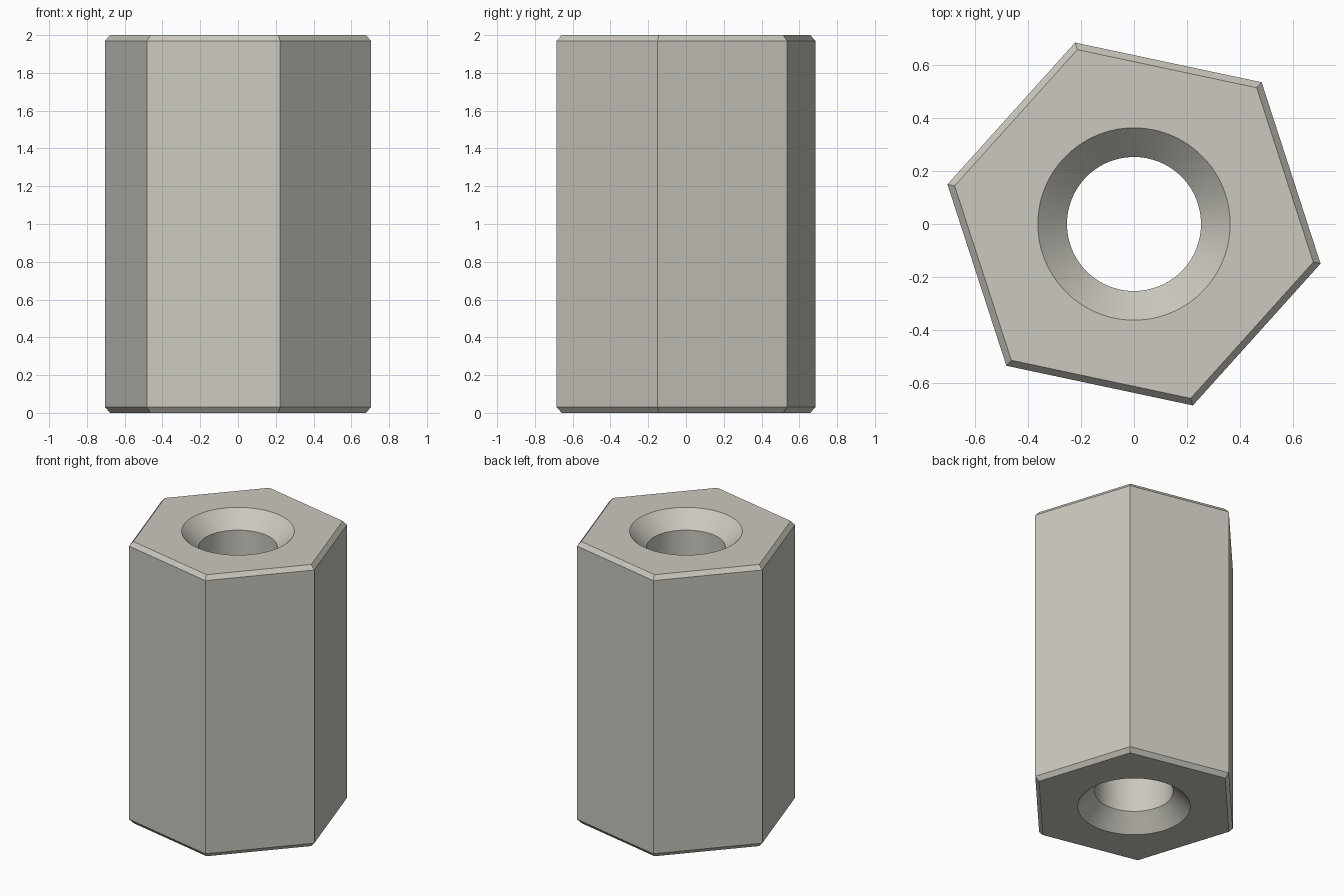
import bpy
import bmesh
import math

# Remove the default cube
cube = bpy.data.objects.get("Cube")
if cube:
    bpy.data.objects.remove(cube, do_unlink=True)

SIDES = 6
SEGMENTS = 96
TURN = math.radians(-12)
HEIGHT = 2.0
OUTER, OUTER_CUT, CHAMFER = 0.72, 0.692, 0.03
BORE, SINK, SINK_DEPTH = 0.253, 0.363, 0.11

# Single metal colour
metal = bpy.data.materials.new("warm_grey_metal")
colour = (0.60, 0.58, 0.52, 1.0)
metal.diffuse_color = colour
metal.use_nodes = True
metal.node_tree.nodes["Principled BSDF"].inputs["Base Color"].default_value = colour

bm = bmesh.new()


def ring(radius, z, count):
    """Regular loop of vertices around the z axis."""
    angles = [TURN + math.tau * i / count for i in range(count)]
    return [bm.verts.new((radius * math.cos(a), radius * math.sin(a), z)) for a in angles]


def skin(loops):
    """Join neighbouring loops with quads."""
    for a, b in zip(loops, loops[1:]):
        n = len(a)
        for i in range(n):
            j = (i + 1) % n
            bm.faces.new((a[i], a[j], b[j], b[i]))


def cap(hexagon, circle):
    """Flat end face: one panel per side, reaching in to the hole rim."""
    step = SEGMENTS // SIDES
    for i in range(SIDES):
        arc = [circle[(i * step + k) % SEGMENTS] for k in range(step + 1)]
        bm.faces.new([hexagon[(i + 1) % SIDES], hexagon[i]] + arc)


# Chamfered hexagonal wall
wall = [ring(r, z, SIDES) for r, z in (
    (OUTER_CUT, 0), (OUTER, CHAMFER), (OUTER, HEIGHT - CHAMFER), (OUTER_CUT, HEIGHT))]
skin(wall)

# Through bore, countersunk at both ends
bore = [ring(r, z, SEGMENTS) for r, z in (
    (SINK, 0), (BORE, SINK_DEPTH), (BORE, HEIGHT - SINK_DEPTH), (SINK, HEIGHT))]
skin(bore)

# End faces
cap(wall[0], bore[0])
cap(wall[-1], bore[-1])
bmesh.ops.recalc_face_normals(bm, faces=bm.faces)

mesh = bpy.data.meshes.new("hex_spacer")
bm.to_mesh(mesh)
bm.free()
mesh.materials.append(metal)
spacer = bpy.data.objects.new("hex_spacer", mesh)
bpy.context.collection.objects.link(spacer)

# Smooth bore, crisp edges
bpy.ops.object.select_all(action="DESELECT")
spacer.select_set(True)
bpy.context.view_layer.objects.active = spacer
bpy.ops.object.shade_smooth_by_angle(angle=math.radians(30))
